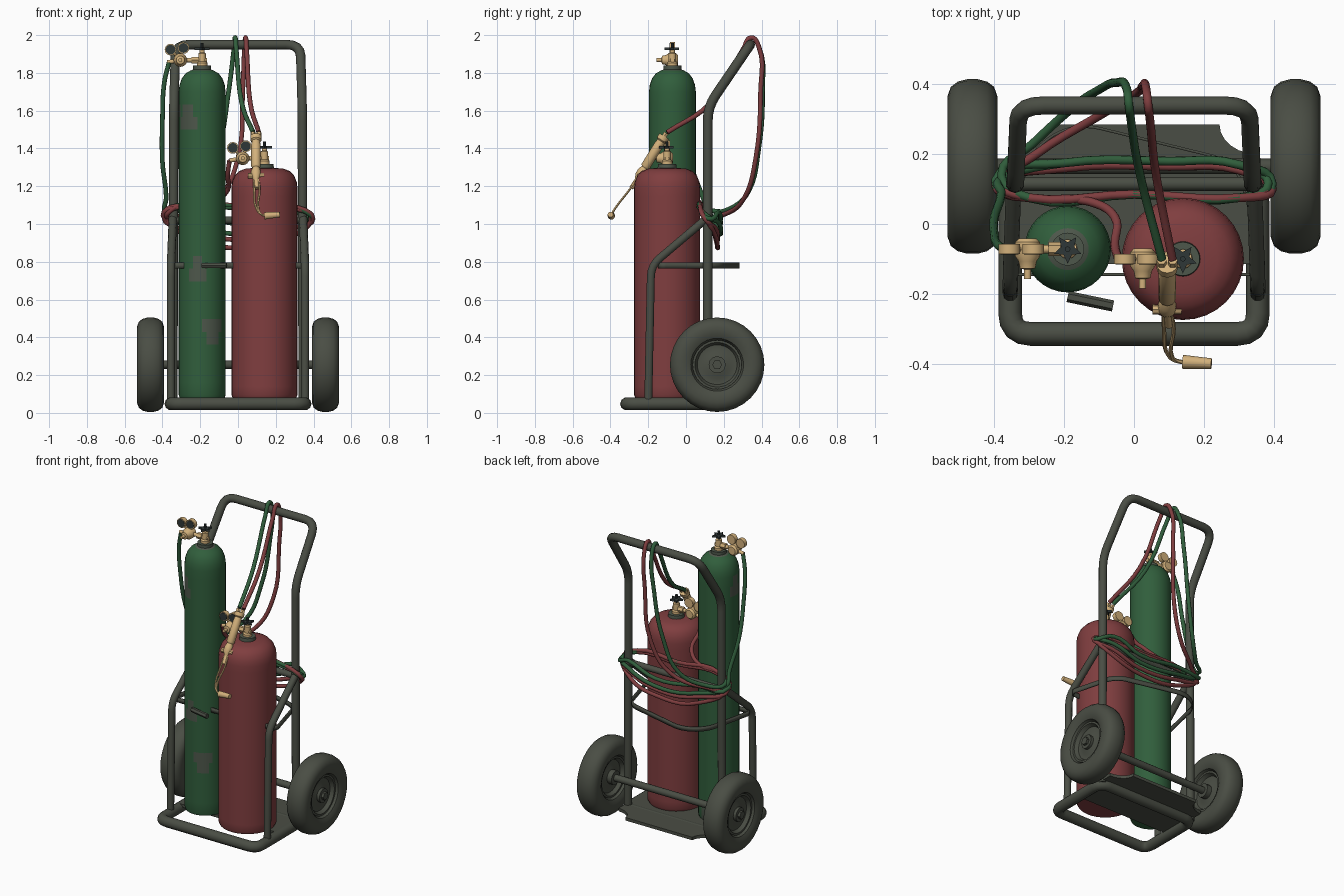
import bpy, bmesh, math
from mathutils import Vector, geometry

if "Cube" in bpy.data.objects:
    bpy.data.objects.remove(bpy.data.objects["Cube"])


def material(name, rgb):
    m = bpy.data.materials.new(name)
    m.diffuse_color = (*rgb, 1)
    m.use_nodes = True
    m.node_tree.nodes["Principled BSDF"].inputs["Base Color"].default_value = m.diffuse_color
    return m


STEEL = material("dark_steel", (0.068, 0.075, 0.058))
GREEN = material("green_paint", (0.030, 0.112, 0.045))
RED = material("red_paint", (0.215, 0.048, 0.050))
BRASS = material("brass", (0.65, 0.44, 0.20))
BLACK = material("black_metal", (0.028, 0.038, 0.038))
WORN = material("worn_paint", (0.075, 0.095, 0.070))


def finish(name, bm, mats, loc=(0, 0, 0), axis=(0, 0, 1), angle=40):
    bmesh.ops.recalc_face_normals(bm, faces=bm.faces)
    me = bpy.data.meshes.new(name)
    bm.to_mesh(me)
    bm.free()
    ob = bpy.data.objects.new(name, me)
    bpy.context.collection.objects.link(ob)
    for m in mats:
        me.materials.append(m)
    ob.location = loc
    ob.rotation_euler = Vector(axis).to_track_quat('Z', 'Y').to_euler()
    smooth(ob, angle)
    return ob


def smooth(ob, angle=40):
    bpy.ops.object.select_all(action='DESELECT')
    ob.select_set(True)
    bpy.context.view_layer.objects.active = ob
    bpy.ops.object.shade_smooth_by_angle(angle=math.radians(angle))


def lathe(name, profile, mats, loc, axis=(0, 0, 1), seg=16):
    """Spin (radius, height) points around an axis."""
    bm = bmesh.new()
    rings = []
    for r, h in profile:
        if r == 0:
            rings.append([bm.verts.new((0, 0, h))] * seg)
        else:
            rings.append([bm.verts.new((r * math.cos(2 * math.pi * i / seg),
                                        r * math.sin(2 * math.pi * i / seg), h)) for i in range(seg)])
    for a, b in zip(rings, rings[1:]):
        for i in range(seg):
            j = (i + 1) % seg
            vs = list(dict.fromkeys((a[i], a[j], b[j], b[i])))
            if len(vs) > 2:
                bm.faces.new(vs)
    return finish(name, bm, mats, loc, axis)


def rod(name, a, b, r, mat, seg=12, r2=None):
    a, b = Vector(a), Vector(b)
    length = (b - a).length
    return lathe(name, [(0, 0), (r, 0), (r2 or r, length), (0, length)], [mat], a, b - a, seg)


def fillet(points, radius, closed=False, steps=4):
    """Round the corners of a polyline."""
    pts = [Vector(p) for p in points]
    out = []
    for i, p in enumerate(pts):
        if not closed and i in (0, len(pts) - 1):
            out.append(p)
            continue
        q, s = pts[i - 1], pts[(i + 1) % len(pts)]
        a = p + (q - p).normalized() * radius
        b = p + (s - p).normalized() * radius
        for k in range(steps + 1):
            t = k / steps
            out.append(a * (1 - t) ** 2 + p * 2 * t * (1 - t) + b * t * t)
    return out


def tube(name, points, r, mat, closed=False, soft=False, sides=3):
    """Sweep a round section along straight or soft paths."""
    cu = bpy.data.curves.new(name, 'CURVE')
    cu.dimensions = '3D'
    cu.bevel_depth = r
    cu.bevel_resolution = sides
    cu.use_fill_caps = True
    cu.resolution_u = 5
    sp = cu.splines.new('BEZIER' if soft else 'POLY')
    pts = sp.bezier_points if soft else sp.points
    pts.add(len(points) - 1)
    for bp, p in zip(pts, points):
        bp.co = p if soft else (*p, 1)
        if soft:
            bp.handle_left_type = bp.handle_right_type = 'AUTO'
    sp.use_cyclic_u = closed
    ob = bpy.data.objects.new(name, cu)
    bpy.context.collection.objects.link(ob)
    cu.materials.append(mat)
    bpy.ops.object.select_all(action='DESELECT')
    ob.select_set(True)
    bpy.context.view_layer.objects.active = ob
    bpy.ops.object.convert(target='MESH')
    smooth(bpy.context.object, 50)


# Frame: base loop, bent handle, side braces, cross bar, axle
tube("base_loop", fillet([(-.355, -.315, .048), (.355, -.315, .048), (.355, .115, .048), (-.355, .115, .048)],
                         .06, True), .034, STEEL, True)
side = [(.345, .115, .05), (.34, .115, 1.62), (.33, .34, 1.95)]
tube("handle", fillet(side + [(-x, y, z) for x, y, z in reversed(side)], .075), .026, STEEL)
for s, n in ((-1, "left"), (1, "right")):
    tube(n + "_brace", fillet([(s * .355, -.2, .05), (s * .355, -.185, .78), (s * .345, .11, 1.03)], .06),
         .022, STEEL)
rod("cross_bar", (-.34, .115, 1.02), (.34, .115, 1.02), .02, STEEL)
rod("axle", (-.46, .165, .255), (.46, .165, .255), .022, STEEL)

# Floor plate with scooped front corners
bm = bmesh.new()
scoop = [(.355 - .11 * math.sin(a), -.285 + .085 * math.cos(a)) for a in [i * math.pi / 12 for i in range(7)]]
outline = [(.355, .115)] + scoop + [(-x, y) for x, y in reversed(scoop)] + [(-.355, .115)]
face = bm.faces.new([bm.verts.new((x, y, .06)) for x, y in outline])
up = bmesh.ops.extrude_face_region(bm, geom=[face])["geom"]
bmesh.ops.translate(bm, verts=[v for v in up if isinstance(v, bmesh.types.BMVert)], vec=(0, 0, .02))
finish("floor_plate", bm, [STEEL])

# Wheels: rounded tyre, recessed rim, hub and nut
tyre = [(.13, .035), (.14, .058), (.165, .07), (.20, .072), (.228, .062), (.243, .042), (.25, .015)]
rim = [(0, .03), (.055, .03), (.075, .02), (.105, .022), (.118, .045), (.13, .045)]
half = rim + tyre
for s, n in ((-1, "left"), (1, "right")):
    lathe(n + "_wheel", half + [(r, -h) for r, h in reversed(half)], [STEEL],
          (s * .463, .165, .255), (s, 0, 0), 32)
    rod(n + "_hub", (s * .40, .165, .255), (s * .512, .165, .255), .045, STEEL, 12)
    rod(n + "_axle_nut", (s * .51, .165, .255), (s * .528, .165, .255), .026, STEEL, 6)


# Gas cylinders with worn patches
def cylinder(name, x, y, r, body_top, shoulder, paint, patches):
    n = 24
    wall = [(r, .095 + (body_top - .095) * i / n) for i in range(n + 1)]
    ob = lathe(name, [(0, .08), (r * .96, .08)] + wall + shoulder + [(0, shoulder[-1][1])],
               [paint, WORN], (x, y, 0), seg=32)
    top = shoulder[-1][1]
    for p in ob.data.polygons:
        c = p.center
        near = any((c - Vector(q)).length < d for *q, d in patches)
        p.material_index = int(near or c.z > top - .035 and c.xy.length < .055)


GX, GY, RX, RY = -.19, -.072, .14, -.1
cylinder("green_cylinder", GX, GY, .124, 1.70,
         [(.120, 1.735), (.108, 1.77), (.088, 1.797), (.06, 1.813), (.047, 1.818), (.047, 1.838)], GREEN,
         [(.124, 0, 1.62, .055), (0, -.12, .11, .06), (.08, .09, 1.55, .06), (-.06, .11, .45, .06),
          (.02, .12, .75, .05)])
cylinder("red_cylinder", RX, RY, .175, 1.19,
         [(.171, 1.222), (.158, 1.255), (.135, 1.28), (.10, 1.293), (.05, 1.297), (.048, 1.318)], RED, [])


# Valve, star handle, regulator and twin gauges
def regulator(name, x, y, z):
    lathe(name + "_valve", [(0, 0), (.028, 0), (.028, .02), (.02, .028), (.02, .07), (.013, .075), (.013, .1), (0, .1)],
          [BRASS], (x, y, z - .002), seg=12)
    bm = bmesh.new()
    star = [(r * math.cos(a), r * math.sin(a)) for i in range(10)
            for r, a in [(.042 if i % 2 == 0 else .02, i * math.pi / 5 + math.pi / 2)]]
    f = bm.faces.new([bm.verts.new((*p, 0)) for p in star])
    g = bmesh.ops.extrude_face_region(bm, geom=[f])["geom"]
    bmesh.ops.translate(bm, verts=[v for v in g if isinstance(v, bmesh.types.BMVert)], vec=(0, 0, .014))
    finish(name + "_star_handle", bm, [BLACK], (x, y, z + .085))
    rod(name + "_stem", (x, y, z + .09), (x, y, z + .122), .008, BLACK, 8)
    bx, bz = x - .115, z + .033
    rod(name + "_inlet", (x + .025, y, bz), (bx, y, bz), .012, BRASS)
    rod(name + "_inlet_nut", (x - .02, y, bz), (x - .055, y, bz), .02, BRASS, 6)
    lathe(name + "_regulator_body",
          [(0, -.03), (.026, -.03), (.036, -.02), (.036, .02), (.026, .035), (.022, .055), (.01, .058), (.01, .085), (0, .085)],
          [BRASS], (bx, y, bz), (0, -1, 0))
    rod(name + "_outlet", (bx, y, bz), (bx - .07, y, bz - .012), .011, BRASS)
    for dx, dz, n in ((-.052, .055, "_left"), (.016, .064, "_right")):
        c = Vector((bx + dx, y, bz + dz))
        rod(name + n + "_gauge_pipe", (bx, y, bz), c, .008, BRASS, 8)
        rod(name + n + "_gauge", c + Vector((0, .014, 0)), c - Vector((0, .014, 0)), .031, BRASS, 16)
        rod(name + n + "_gauge_face", c - Vector((0, .013, 0)), c - Vector((0, .016, 0)), .026, BLACK, 16)


regulator("green", GX, GY, 1.835)
regulator("red", RX, RY, 1.315)

# Strap pulled round both cylinders and the posts
ring = [Vector((cx + r * math.cos(i * math.pi / 24), cy + r * math.sin(i * math.pi / 24)))
        for cx, cy, r in ((GX, GY, .128), (RX, RY, .179), (-.342, .115, .03), (.342, .115, .03)) for i in range(48)]
hull = [ring[i] for i in geometry.convex_hull_2d(ring)]
bm = bmesh.new()
low, high = ([bm.verts.new((p.x, p.y, z)) for p in hull] for z in (.765, .795))
for i in range(len(hull)):
    j = (i + 1) % len(hull)
    bm.faces.new((low[i], low[j], high[j], high[i]))
strap = finish("strap", bm, [STEEL])
mod = strap.modifiers.new("thickness", 'SOLIDIFY')
mod.thickness = .008
mod.offset = 0
rod("strap_buckle", (-.19, -.208, .78), (-.06, -.235, .78), .016, STEEL, 6)

# Torch: handle, hose fittings, knobs, twin pipes and bent nozzle
top, mid = Vector((.095, -.115, 1.465)), Vector((.095, -.245, 1.255))
d = (mid - top).normalized()
length = (mid - top).length
lathe("torch_handle", [(0, 0), (.03, 0), (.03, .025), (.022, .032), (.025, .06), (.025, length - .06),
                       (.018, length - .05), (.026, length - .03), (.026, length), (.012, length + .03), (0, length + .03)],
      [BRASS], top, d, 12)
for s, n in ((-1, "left"), (1, "right")):
    off = Vector((s * .016, 0, 0))
    rod("torch_%s_fitting" % n, top + off - d * .02, top + off + d * .01, .014, BRASS, 6)
    rod("torch_%s_knob" % n, mid + off, mid + off * 2.6, .015, BRASS, 8)
    tube("torch_%s_pipe" % n, [mid + off * .6, (.1 + s * .014, -.3, 1.18), (.105 + s * .004, -.38, 1.075),
                               (.125, -.393, 1.05), (.165, -.397, 1.04)], .006, BRASS, soft=True, sides=1)
rod("torch_mixer", mid, (.1, -.29, 1.19), .012, BRASS)
rod("torch_nozzle", (.14, -.395, 1.043), (.222, -.4, 1.05), .02, BRASS, 10, .015)


# Hoses: from the regulator, looped over the posts, over the handle, to the torch
def coil(y, sags):
    out = []
    for i, z in enumerate(sags):
        o = i * .012
        out += [(-.385 - o, y, 1.06 - o), (-.2, y + .05, z + .03), (.1, y + .055, z), (.3, y + .045, z + .06),
                (.385 + o, y - .01, 1.04 - o), (.3, .075, 1.08 + o), (0, .085, 1.085 + o), (-.3, .075, 1.09 + o)]
    return out


tube("green_hose", [(-.365, -.075, 1.855), (-.39, -.06, 1.75), (-.4, -.03, 1.55), (-.4, .02, 1.33), (-.38, .09, 1.14)]
     + coil(.125, (.95, 1.0))
     + [(-.38, .14, 1.07), (-.29, .23, 1.08), (-.18, .33, 1.17), (-.1, .385, 1.4), (-.05, .405, 1.7), (-.02, .385, 1.94),
        (-.015, .345, 1.987), (-.01, .305, 1.93), (.02, .13, 1.64), (.08, -.1, 1.485)], .0125, GREEN, soft=True)
tube("red_hose", [(-.045, -.1, 1.335), (-.055, -.06, 1.26), (-.055, .02, 1.18), (-.13, .065, 1.12), (-.3, .075, 1.1)]
     + coil(.11, (.88, .92))
     + [(-.38, .11, 1.04), (-.28, .2, 1.05), (-.1, .31, 1.14), (0, .37, 1.35), (.025, .395, 1.7), (.035, .385, 1.94),
        (.04, .345, 1.987), (.045, .305, 1.93), (.065, .13, 1.64), (.11, -.1, 1.485)], .0125, RED, soft=True)
